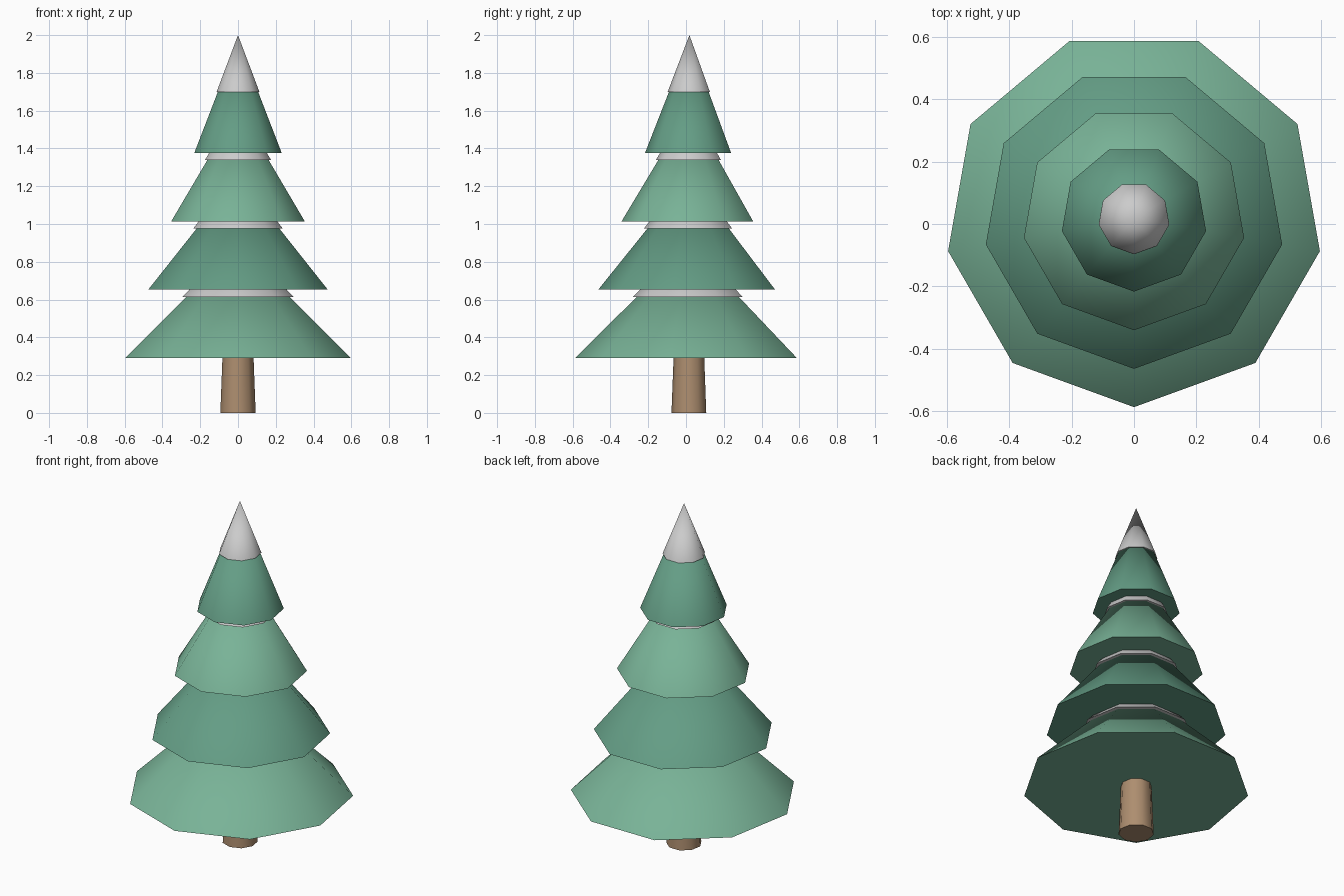
import bpy, bmesh, math

if "Cube" in bpy.data.objects:
    bpy.data.objects.remove(bpy.data.objects["Cube"])

SIDES = 9
CY = 0.018   # nine-sided tiers are centred by bounding box


def material(name, rgb):
    m = bpy.data.materials.new(name)
    m.diffuse_color = (*rgb, 1)
    m.use_nodes = True
    m.node_tree.nodes["Principled BSDF"].inputs["Base Color"].default_value = m.diffuse_color
    return m


def cone(name, z0, z1, r0, r1, mat):
    """Closed nine-sided cone (r1 = 0) or frustum with a corner facing the front."""
    bm = bmesh.new()

    def ring(r, z):
        return [bm.verts.new((r * math.cos(a), CY + r * math.sin(a), z))
                for a in (-math.pi / 2 + 2 * math.pi * i / SIDES for i in range(SIDES))]

    low = ring(r0, z0)
    bm.faces.new(low[::-1])
    if r1 > 0:
        top = ring(r1, z1)
        bm.faces.new(top)
    else:
        tip = bm.verts.new((0, CY, z1))
    for i in range(SIDES):
        j = (i + 1) % SIDES
        bm.faces.new((low[i], low[j], top[j], top[i]) if r1 > 0 else (low[i], low[j], tip))
    mesh = bpy.data.meshes.new(name)
    bm.to_mesh(mesh)
    bm.free()
    mesh.materials.append(mat)
    ob = bpy.data.objects.new(name, mesh)
    bpy.context.collection.objects.link(ob)
    bpy.ops.object.select_all(action='DESELECT')
    ob.select_set(True)
    bpy.context.view_layer.objects.active = ob
    bpy.ops.object.shade_smooth_by_angle(angle=math.radians(60))


bark = material("bark", (0.42, 0.27, 0.16))
light = material("light_needles", (0.19, 0.45, 0.31))
dark = material("dark_needles", (0.127, 0.337, 0.235))
snow = material("snow", (0.85, 0.85, 0.88))

# Trunk
cone("trunk", 0, 0.36, 0.095, 0.081, bark)

# Branch tiers, each tipped with a snow cap that tucks under the next tier
for i, (r_tier, r_snow) in enumerate([(0.606, 0.300), (0.483, 0.241), (0.359, 0.178), (0.235, 0.115)]):
    z = 0.29 + 0.362 * i
    cone(f"branch_tier_{i + 1}", z, z + 0.60, r_tier, 0, dark if i % 2 else light)
    cone(f"snow_cap_{i + 1}", z + 0.324, z + 0.624, r_snow, 0, snow)
